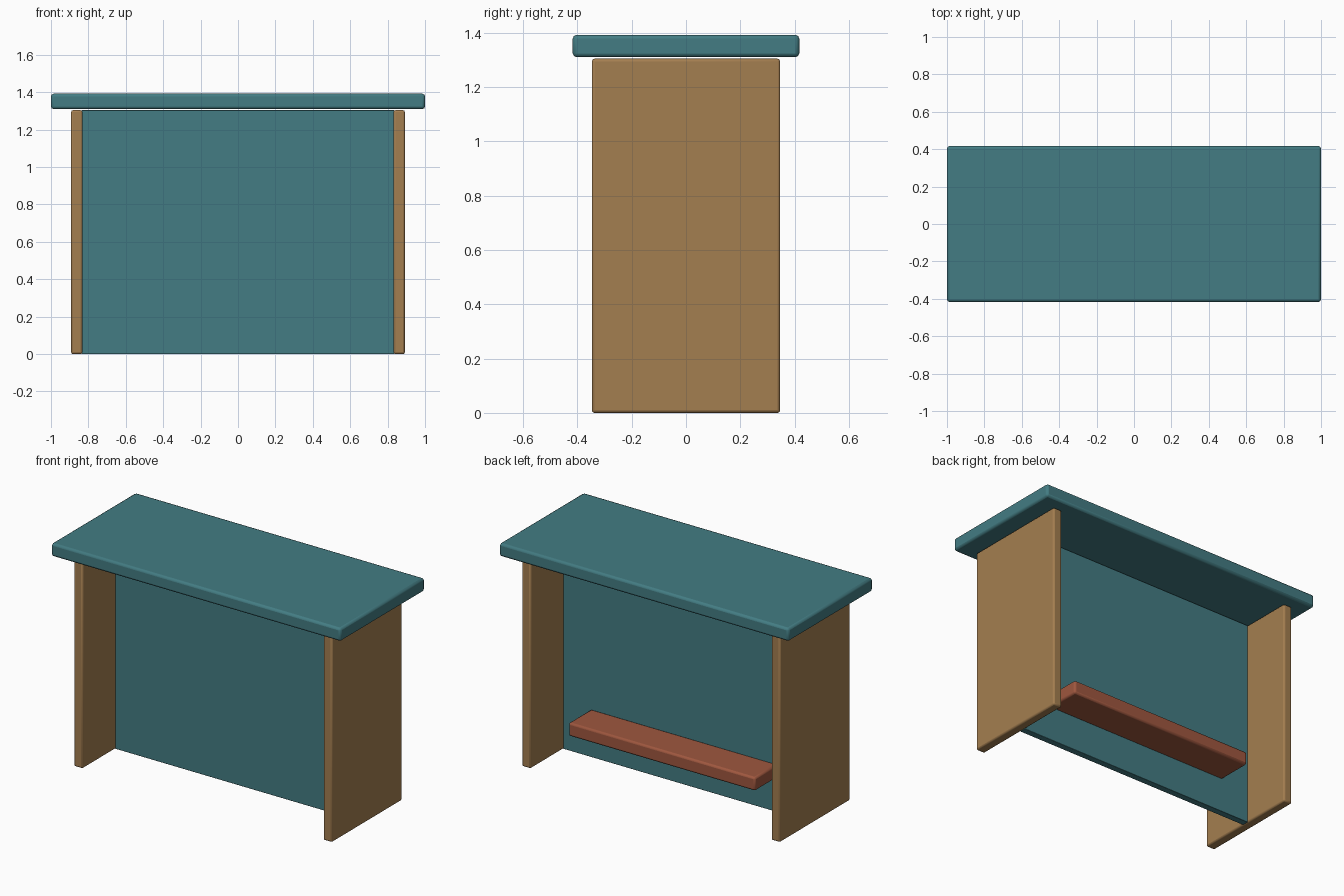
import bpy
import bmesh
import math
from mathutils import Vector

if "Cube" in bpy.data.objects:
    bpy.data.objects.remove(bpy.data.objects["Cube"])


def material(name, rgb):
    m = bpy.data.materials.new(name)
    m.diffuse_color = (*rgb, 1.0)
    m.use_nodes = True
    m.node_tree.nodes["Principled BSDF"].inputs["Base Color"].default_value = m.diffuse_color
    return m


teal = material("teal", (0.056, 0.202, 0.227))
wood = material("wood brown", (0.371, 0.209, 0.080))
rust = material("rust red", (0.345, 0.095, 0.049))


def board(name, low, high, mat, bevel):
    """Box between two corners with softened edges."""
    low, high = Vector(low), Vector(high)
    size, centre = high - low, (high + low) / 2
    bm = bmesh.new()
    bmesh.ops.create_cube(bm, size=1)
    bmesh.ops.scale(bm, vec=size, verts=bm.verts)
    mesh = bpy.data.meshes.new(name)
    bm.to_mesh(mesh)
    bm.free()
    obj = bpy.data.objects.new(name, mesh)
    obj.location = centre
    bpy.context.collection.objects.link(obj)
    mesh.materials.append(mat)
    mod = obj.modifiers.new("soft edges", 'BEVEL')
    mod.width = bevel
    mod.segments = 2
    bpy.ops.object.select_all(action='DESELECT')
    obj.select_set(True)
    bpy.context.view_layer.objects.active = obj
    bpy.ops.object.shade_smooth_by_angle(angle=math.radians(30))
    return obj


# Counter top
board("counter_top", (-1, -0.417, 1.31), (1, 0.417, 1.392), teal, 0.014)

# Side panels
for side, name in ((-1, "left_side_panel"), (1, "right_side_panel")):
    x0, x1 = sorted((side * 0.832, side * 0.892))
    board(name, (x0, -0.347, 0), (x1, 0.347, 1.304), wood, 0.01)

# Upright panel between the sides
board("middle_panel", (-0.835, -0.021, 0), (0.835, 0.021, 1.304), teal, 0.003)

# Low shelf behind the panel
board("low_shelf", (-0.645, 0.015, 0.214), (0.645, 0.24, 0.298), rust, 0.012)
